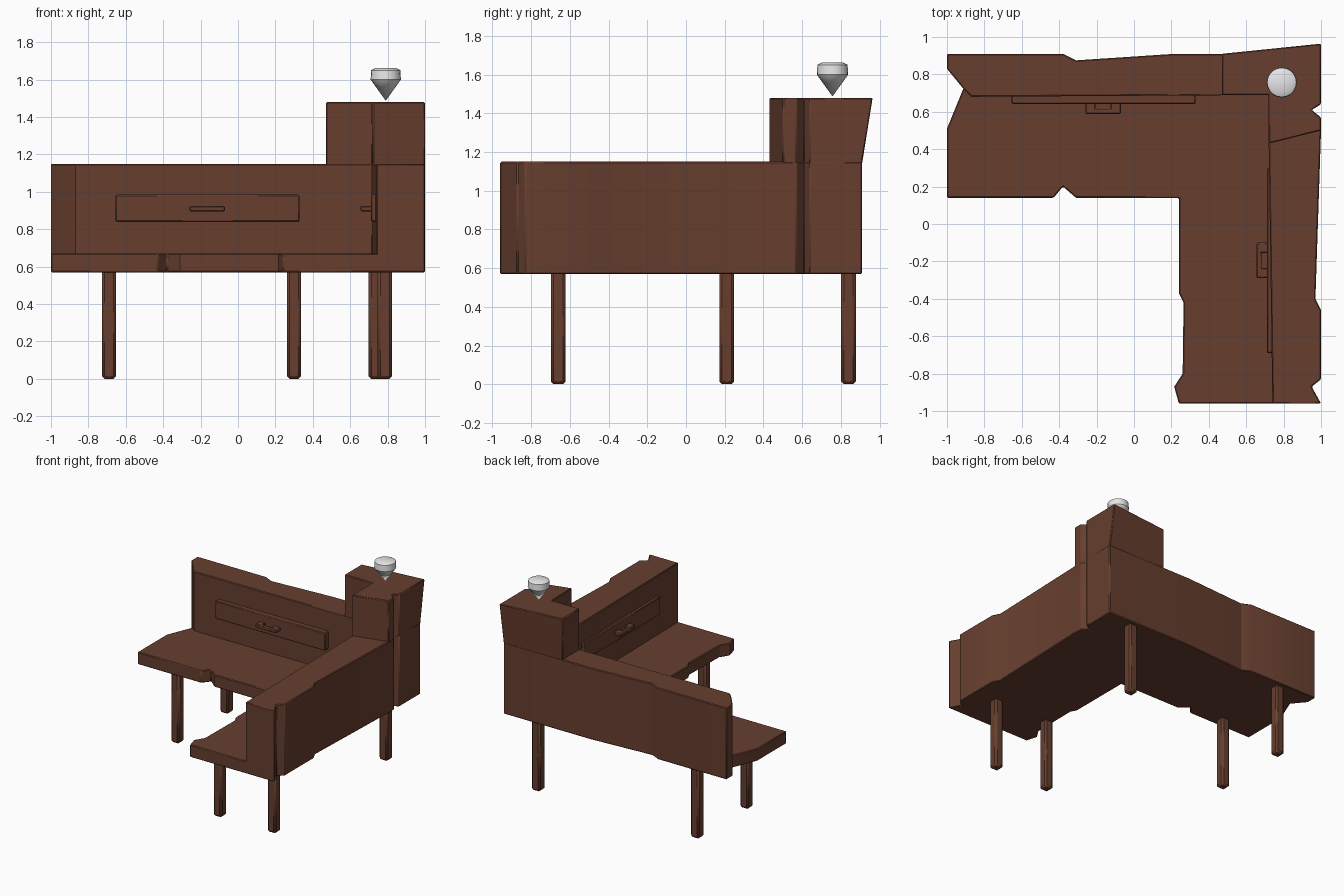
import bpy, bmesh
from math import radians, cos, sin, pi

cube = bpy.data.objects.get("Cube")
if cube:
    bpy.data.objects.remove(cube, do_unlink=True)


def make_material(name, rgb):
    mat = bpy.data.materials.new(name)
    mat.use_nodes = True
    color = (*rgb, 1)
    mat.diffuse_color = color
    mat.node_tree.nodes["Principled BSDF"].inputs["Base Color"].default_value = color
    return mat


wood = make_material("brown wood", (0.135, 0.049, 0.028))
stone = make_material("pale stone", (0.8, 0.8, 0.8))


def finish(name, bm, mat, bevel=0.0, smooth=30):
    bmesh.ops.recalc_face_normals(bm, faces=bm.faces)
    mesh = bpy.data.meshes.new(name)
    bm.to_mesh(mesh)
    bm.free()
    obj = bpy.data.objects.new(name, mesh)
    bpy.context.collection.objects.link(obj)
    mesh.materials.append(mat)
    if bevel:
        mod = obj.modifiers.new("edge", 'BEVEL')
        mod.width = bevel
        mod.segments = 1
        mod.limit_method = 'ANGLE'
        mod.angle_limit = radians(50)
    bpy.ops.object.select_all(action='DESELECT')
    obj.select_set(True)
    bpy.context.view_layer.objects.active = obj
    bpy.ops.object.shade_smooth_by_angle(angle=radians(smooth))
    return obj


def prism(name, outline, z0, z1, top=None, bevel=0.006):
    """Upright solid from an outline, optionally with a different top outline."""
    bm = bmesh.new()
    low = [bm.verts.new((x, y, z0)) for x, y in outline]
    high = [bm.verts.new((x, y, z1)) for x, y in (top or outline)]
    bm.faces.new(low)
    bm.faces.new(high)
    n = len(low)
    for i in range(n):
        j = (i + 1) % n
        bm.faces.new((low[i], low[j], high[j], high[i]))
    return finish(name, bm, wood, bevel)


def rect(x0, x1, y0, y1):
    return [(x0, y0), (x1, y0), (x1, y1), (x0, y1)]


BOTTOM, DESK, WALL, TOWER = 0.57, 0.67, 1.15, 1.48

# L-shaped desktop with chipped edges
desktop = [(0.24, -0.96), (0.78, -0.96), (0.78, 0.72), (-0.91, 0.73),
           (-1, 0.51), (-1, 0.14), (-0.43, 0.14), (-0.38, 0.2),
           (-0.31, 0.14), (0.24, 0.14), (0.24, -0.37), (0.265, -0.42),
           (0.26, -0.8), (0.215, -0.87)]
prism("desktop", desktop, BOTTOM, DESK)

# Raised wall along the back and the side
wall = [(1, -0.96), (0.95, -0.87), (1, -0.83), (1, -0.46), (0.97, -0.4),
        (1, 0.5), (1, 0.57), (0.95, 0.61), (1, 0.64), (1, 0.91),
        (0.22, 0.91), (-0.31, 0.875), (-0.38, 0.91), (-1, 0.91),
        (-1, 0.83), (-0.91, 0.72), (-0.87, 0.68), (0.72, 0.69),
        (0.72, 0.43), (0.74, -0.96)]
prism("raised_wall", wall, BOTTOM, WALL)

# Corner tower, leaning out at the back corner
tower = [(0.72, 0.43), (1, 0.5), (1, 0.57), (0.95, 0.61), (1, 0.64),
         (1, 0.91), (0.47, 0.91), (0.47, 0.69), (0.72, 0.69)]
tower_top = [(1, 0.965) if p == (1, 0.91) else p for p in tower]
prism("corner_tower", tower, WALL - 0.01, TOWER, tower_top)

# Legs
LEGS = {"left_front_leg": (0.785, -0.66), "left_inner_leg": (0.3, -0.66),
        "right_front_leg": (-0.69, 0.21), "right_back_leg": (-0.69, 0.84),
        "corner_leg": (0.737, 0.84)}
R = 0.038
for name, (x, y) in LEGS.items():
    prism(name, rect(x - R, x + R, y - R, y + R), 0, BOTTOM + 0.03, bevel=0.014)

# Drawer fronts
prism("back_drawer", rect(-0.655, 0.33, 0.642, 0.7), 0.84, 0.985)
prism("side_drawer", rect(0.71, 0.76, -0.69, 0.3), 0.84, 0.985)

# Bracket handles: a U shape standing out from each drawer front
bracket = [(-0.095, 0.01), (-0.095, -0.055), (0.095, -0.055), (0.095, 0.01),
           (0.04, 0.01), (0.04, -0.028), (-0.04, -0.028), (-0.04, 0.01)]
prism("back_handle", [(x - 0.165, y + 0.642) for x, y in bracket],
      0.895, 0.925, bevel=0.006)
prism("side_handle", [(0.71 + y, -0.195 - x) for x, y in bracket],
      0.895, 0.925, bevel=0.006)

# Floating gem: rings turned about a vertical axis, closed by a point
SIDES = 20
gem = bmesh.new()
rings = []
for r, z in ((0.055, 1.662), (0.078, 1.65), (0.081, 1.6)):
    rings.append([gem.verts.new((0.79 + r * cos(2 * pi * i / SIDES),
                                 0.757 + r * sin(2 * pi * i / SIDES), z))
                  for i in range(SIDES)])
tip = gem.verts.new((0.79, 0.757, 1.487))
gem.faces.new(rings[0])
for i in range(SIDES):
    j = (i + 1) % SIDES
    for a, b in zip(rings, rings[1:]):
        gem.faces.new((a[i], a[j], b[j], b[i]))
    gem.faces.new((rings[-1][i], rings[-1][j], tip))
finish("floating_gem", gem, stone)
